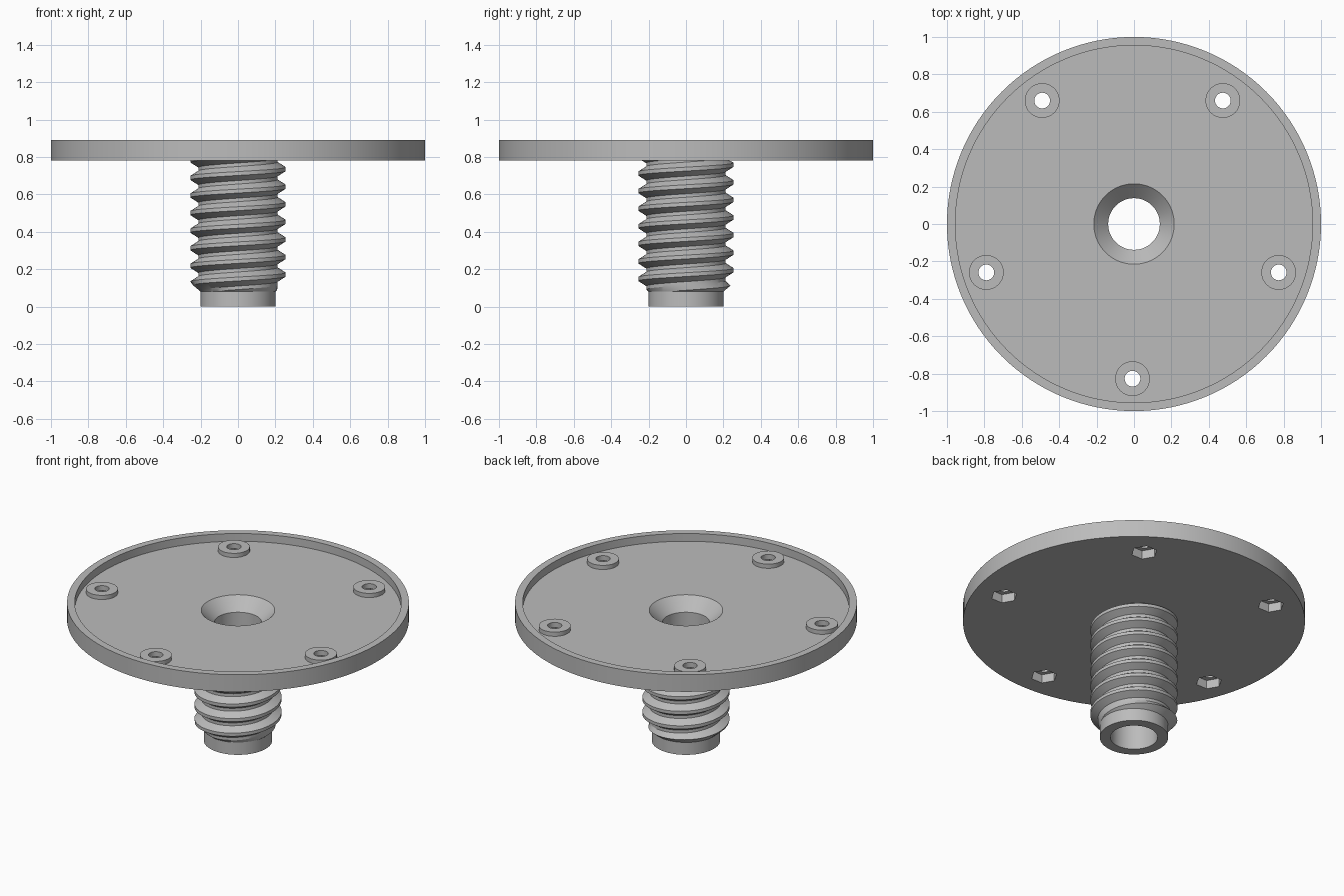
import bpy, bmesh, math
from mathutils import Matrix, Vector

old = bpy.data.objects.get("Cube")
if old:
    bpy.data.objects.remove(old, do_unlink=True)

grey = bpy.data.materials.new("plain grey")
grey.use_nodes = True
grey.diffuse_color = (0.5, 0.5, 0.5, 1)
grey.node_tree.nodes["Principled BSDF"].inputs["Base Color"].default_value = (0.5, 0.5, 0.5, 1)

PLATE_BOTTOM, FLOOR, RIM_TOP = 0.78, 0.84, 0.89
BORE, COLLAR_R, COLLAR_TOP = 0.138, 0.2, 0.08
HOLE_R, BOSS_R, BOSS_TOP = 0.042, 0.093, 0.867


def finish(name, bm, smooth=True):
    bmesh.ops.recalc_face_normals(bm, faces=bm.faces)
    mesh = bpy.data.meshes.new(name)
    bm.to_mesh(mesh)
    bm.free()
    mesh.materials.append(grey)
    obj = bpy.data.objects.new(name, mesh)
    bpy.context.collection.objects.link(obj)
    if smooth:
        smooth_edges(obj)
    return obj


def select(obj):
    bpy.ops.object.select_all(action="DESELECT")
    obj.select_set(True)
    bpy.context.view_layer.objects.active = obj


def smooth_edges(obj):
    select(obj)
    bpy.ops.object.shade_smooth_by_angle(angle=math.radians(25))


def lathe(name, profile, steps, centre=(0, 0), smooth=True):
    """Turn a closed (radius, height) outline around a vertical axis."""
    bm = bmesh.new()
    rings = []
    for i in range(steps):
        a = math.tau * i / steps
        rings.append([bm.verts.new((centre[0] + r * math.cos(a),
                                    centre[1] + r * math.sin(a), z)) for r, z in profile])
    n = len(profile)
    for i in range(steps):
        a, b = rings[i], rings[(i + 1) % steps]
        for j in range(n):
            k = (j + 1) % n
            bm.faces.new((a[j], b[j], b[k], a[k]))
    return finish(name, bm, smooth)


def prism(name, centre, radius, z0, z1, sides, turn=0.0):
    bm = bmesh.new()
    place = Matrix.Translation((*centre, (z0 + z1) / 2)) @ Matrix.Rotation(turn, 4, "Z")
    bmesh.ops.create_cone(bm, cap_ends=True, segments=sides, radius1=radius,
                          radius2=radius, depth=z1 - z0, matrix=place)
    return finish(name, bm, False)


def cut(target, cutter):
    mod = target.modifiers.new("cut", "BOOLEAN")
    mod.operation, mod.solver, mod.object = "DIFFERENCE", "EXACT", cutter
    select(target)
    bpy.ops.object.modifier_apply(modifier=mod.name)
    bpy.data.objects.remove(cutter, do_unlink=True)


# Dished plate, hollow stem and countersunk bore in one turned body
body = lathe("plate_and_stem", [
    (BORE, 0), (COLLAR_R, 0), (COLLAR_R, PLATE_BOTTOM), (1, PLATE_BOTTOM),
    (1, RIM_TOP), (0.955, RIM_TOP), (0.955, FLOOR), (0.215, FLOOR), (BORE, 0.763)],
    128, smooth=False)

# Five screw holes with raised bosses above and hexagonal nut pockets below
for i in range(5):
    a = math.radians(-90 + 72 * i)
    spot = (-0.008 + 0.822 * math.cos(a), -0.005 + 0.822 * math.sin(a))
    cut(body, prism("nut_pocket_cutter", spot, 0.077, 0.7, 0.835, 6, math.radians(30)))
    cut(body, prism("screw_hole_cutter", spot, HOLE_R, 0.8, 0.95, 32))
    lathe(f"screw_boss_{i + 1}", [(HOLE_R, FLOOR), (BOSS_R, FLOOR),
                                  (BOSS_R, BOSS_TOP), (HOLE_R, BOSS_TOP)], 32, spot)
smooth_edges(body)


# Right-handed screw thread, trimmed by a chamfer at its lower end
def thread(pitch=0.094, crest=0.255, root=0.212, steps=64):
    tooth = [(-0.11, crest), (0.11, crest), (0.4, root), (0.6, root)]
    bm = bmesh.new()
    rows = []
    turns = 10
    for s in range(turns * steps + 1):
        t = s / steps
        a = math.tau * t
        row = []
        for frac, r in tooth + [(0.89, crest)]:
            z = 0.735 + (t + frac - 8) * pitch
            z = min(max(z, COLLAR_TOP), PLATE_BOTTOM + 0.01)
            r = min(r, COLLAR_R + (z - COLLAR_TOP) * 1.2)
            row.append(bm.verts.new((r * math.cos(a), r * math.sin(a), z)))
        rows.append(row)
    for p, q in zip(rows, rows[1:]):
        for j in range(len(tooth)):
            bm.faces.new((p[j], q[j], q[j + 1], p[j + 1]))
    bmesh.ops.remove_doubles(bm, verts=bm.verts, dist=0.0002)
    bmesh.ops.dissolve_degenerate(bm, edges=bm.edges, dist=0.0002)
    return finish("screw_thread", bm)


thread()
